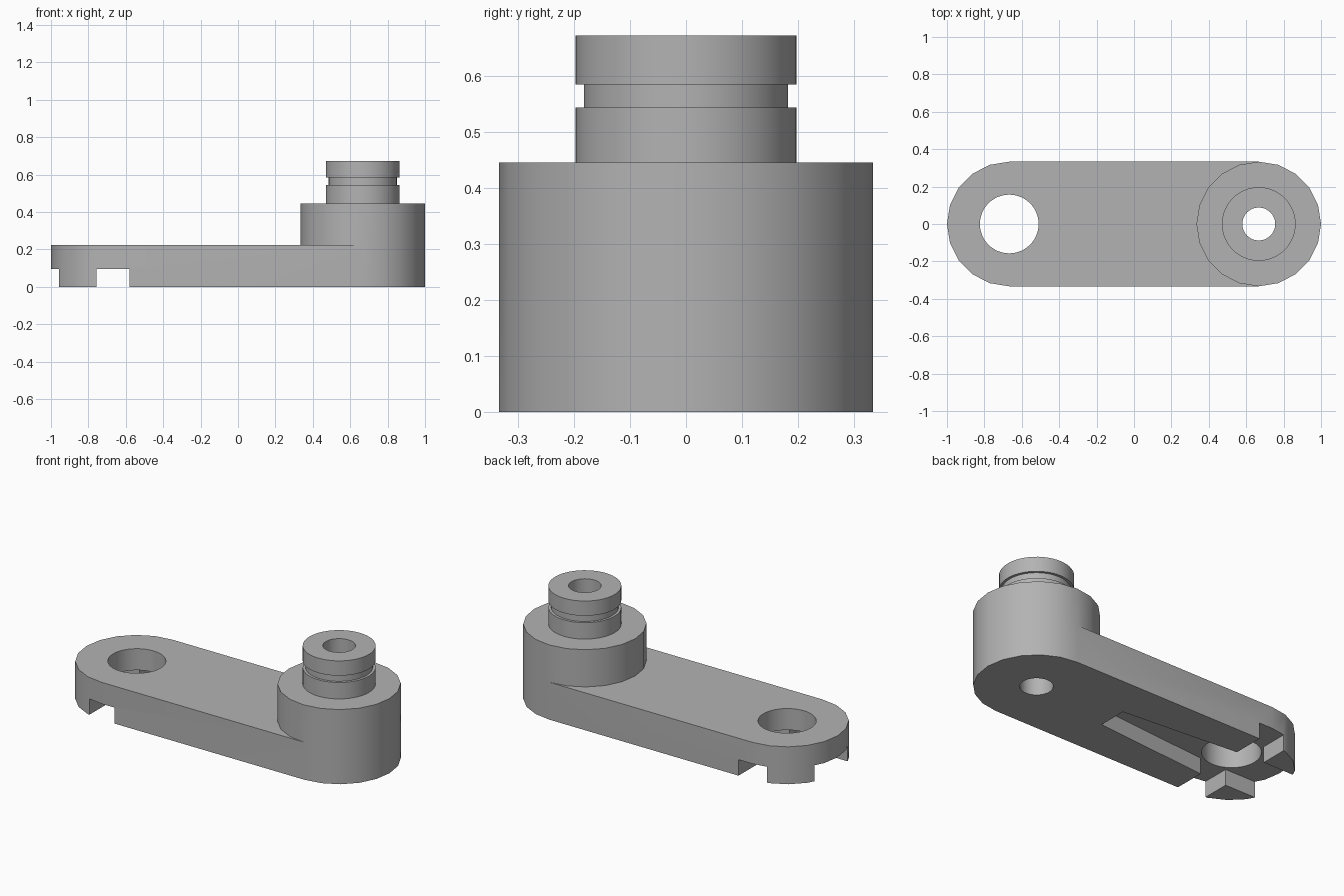
import bpy, bmesh
from math import cos, sin, pi, radians

cube = bpy.data.objects.get("Cube")
if cube:
    bpy.data.objects.remove(cube, do_unlink=True)

END, R = 0.667, 0.333            # end centres and end radius of the arm
ARM_TOP, BOSS_TOP, PEG_TOP = 0.223, 0.445, 0.672
SLOT_TOP = 0.095

grey = bpy.data.materials.new("plain grey")
grey.use_nodes = True
grey.diffuse_color = (0.45, 0.45, 0.45, 1)
grey.node_tree.nodes["Principled BSDF"].inputs["Base Color"].default_value = (0.45, 0.45, 0.45, 1)


def make(name, bm):
    bmesh.ops.recalc_face_normals(bm, faces=bm.faces)
    mesh = bpy.data.meshes.new(name)
    bm.to_mesh(mesh)
    bm.free()
    mesh.materials.append(grey)
    obj = bpy.data.objects.new(name, mesh)
    bpy.context.collection.objects.link(obj)
    return obj


def prism(name, outline, z0, z1):
    bm = bmesh.new()
    face = bm.faces.new([bm.verts.new((x, y, z0)) for x, y in outline])
    top = bmesh.ops.extrude_face_region(bm, geom=[face])["geom"]
    bmesh.ops.translate(bm, vec=(0, 0, z1 - z0),
                        verts=[g for g in top if isinstance(g, bmesh.types.BMVert)])
    return make(name, bm)


def arc(cx, radius, sides, start=0, count=None):
    count = sides if count is None else count
    return [(cx + radius * cos(start + 2 * pi * i / sides),
             radius * sin(start + 2 * pi * i / sides)) for i in range(count)]


def lathe(name, profile, cx, sides):
    bm = bmesh.new()
    rings = [[bm.verts.new((x, y, z)) for x, y in arc(cx, r, sides)] for r, z in profile]
    for a, b in zip(rings, rings[1:] + rings[:1]):
        for i in range(sides):
            j = (i + 1) % sides
            bm.faces.new((a[i], a[j], b[j], b[i]))
    return make(name, bm)


def boolean(target, tool, operation):
    mod = target.modifiers.new(tool.name, "BOOLEAN")
    mod.operation, mod.solver, mod.object = operation, "EXACT", tool
    bpy.context.view_layer.objects.active = target
    bpy.ops.object.modifier_apply(modifier=mod.name)
    bpy.data.objects.remove(tool, do_unlink=True)


# Rounded arm with the raised boss at its left end
outline = arc(END, R, 20, -pi / 2, 11) + arc(-END, R, 20, pi / 2, 11)
arm = prism("crank_arm", outline, 0, ARM_TOP)
boolean(arm, prism("boss", arc(END, R, 20), 0, BOSS_TOP), "UNION")

# Through holes
boolean(arm, prism("wide_hole", arc(-END, 0.157, 48), -0.1, 0.4), "DIFFERENCE")
boolean(arm, prism("peg_hole", arc(END, 0.088, 48), -0.1, 0.6), "DIFFERENCE")

# Cross-shaped recess underneath: a tapered lengthwise slot and a crosswise slot
taper = [(-1.1, -0.155), (-END, -0.155), (0.149, -0.087),
         (0.149, 0.087), (-END, 0.155), (-1.1, 0.155)]
boolean(arm, prism("long_slot", taper, -0.1, SLOT_TOP), "DIFFERENCE")
cross = [(-0.757, -0.5), (-0.58, -0.5), (-0.58, 0.5), (-0.757, 0.5)]
boolean(arm, prism("cross_slot", cross, -0.1, SLOT_TOP), "DIFFERENCE")

# Grooved hollow peg
peg = lathe("grooved_peg", [(0.088, BOSS_TOP), (0.197, BOSS_TOP), (0.197, 0.543),
                            (0.182, 0.543), (0.182, 0.584), (0.197, 0.584),
                            (0.197, PEG_TOP), (0.088, PEG_TOP)], END, 48)

bpy.ops.object.select_all(action="DESELECT")
for obj in (arm, peg):
    obj.select_set(True)
bpy.context.view_layer.objects.active = arm
bpy.ops.object.shade_smooth_by_angle(angle=radians(30))
